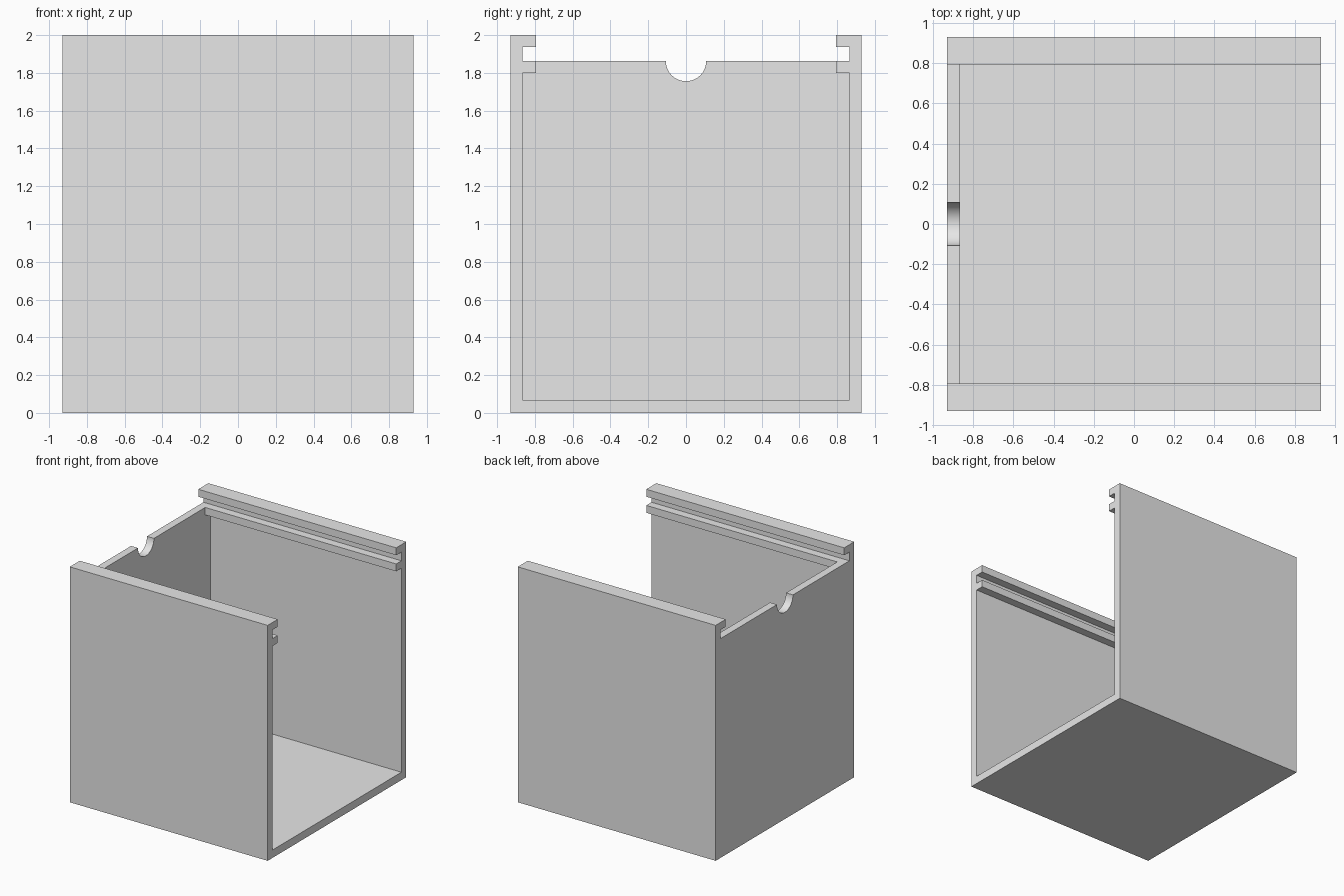
import bpy, bmesh
from math import pi, cos, sin, radians

cube = bpy.data.objects.get("Cube")
if cube:
    bpy.data.objects.remove(cube, do_unlink=True)

HALF = 0.93        # half width and half depth
WALL = 0.865       # inner face of the walls
LIP = 0.795        # inner face of the rails
FLOOR, RAIL, LEDGE, GROOVE, TOP = 0.067, 1.8, 1.863, 1.937, 2.0
NOTCH = 0.107      # finger notch radius
STEPS = 32

grey = bpy.data.materials.new("plain_grey")
grey.use_nodes = True
grey.diffuse_color = (0.8, 0.8, 0.8, 1)
grey.node_tree.nodes["Principled BSDF"].inputs["Base Color"].default_value = (0.8, 0.8, 0.8, 1)


def extrude_along_x(name, profile, x0, x1):
    """Solid prism from a closed (y, z) profile."""
    bm = bmesh.new()
    face = bm.faces.new([bm.verts.new((x0, y, z)) for y, z in profile])
    result = bmesh.ops.extrude_face_region(bm, geom=[face])
    verts = [v for v in result["geom"] if isinstance(v, bmesh.types.BMVert)]
    bmesh.ops.translate(bm, verts=verts, vec=(x1 - x0, 0, 0))
    bmesh.ops.recalc_face_normals(bm, faces=bm.faces)
    mesh = bpy.data.meshes.new(name)
    bm.to_mesh(mesh)
    bm.free()
    mesh.materials.append(grey)
    obj = bpy.data.objects.new(name, mesh)
    bpy.context.collection.objects.link(obj)
    return obj


def mirrored(half):
    """Complete a right-hand half profile with its mirror image."""
    return half + [(-y, z) for y, z in reversed(half)]


# Outer body: side walls, lid grooves and the finger notch
arc = [(NOTCH * cos(a), LEDGE - NOTCH * sin(a))
       for a in (pi * i / STEPS for i in range(STEPS + 1))]
side = [(HALF, 0), (HALF, TOP), (LIP, TOP), (LIP, GROOVE), (WALL, GROOVE), (WALL, LEDGE)]
body = extrude_along_x("sliding_lid_box", side + arc + [(-y, z) for y, z in reversed(side)],
                       -HALF, HALF)

# Inner cavity, open at one end, leaving the rails below the grooves
cavity = extrude_along_x("cavity_cutter", mirrored(
    [(WALL, FLOOR), (WALL, RAIL), (LIP, RAIL), (LIP, (LEDGE + GROOVE) / 2)]), -WALL, HALF + 0.1)
cavity.hide_render = True

cut = body.modifiers.new("cavity", 'BOOLEAN')
cut.operation = 'DIFFERENCE'
cut.solver = 'EXACT'
cut.object = cavity

bpy.ops.object.select_all(action='DESELECT')
body.select_set(True)
bpy.context.view_layer.objects.active = body
bpy.ops.object.modifier_apply(modifier=cut.name)
bpy.data.objects.remove(cavity, do_unlink=True)
bpy.ops.object.shade_smooth_by_angle(angle=radians(30))
